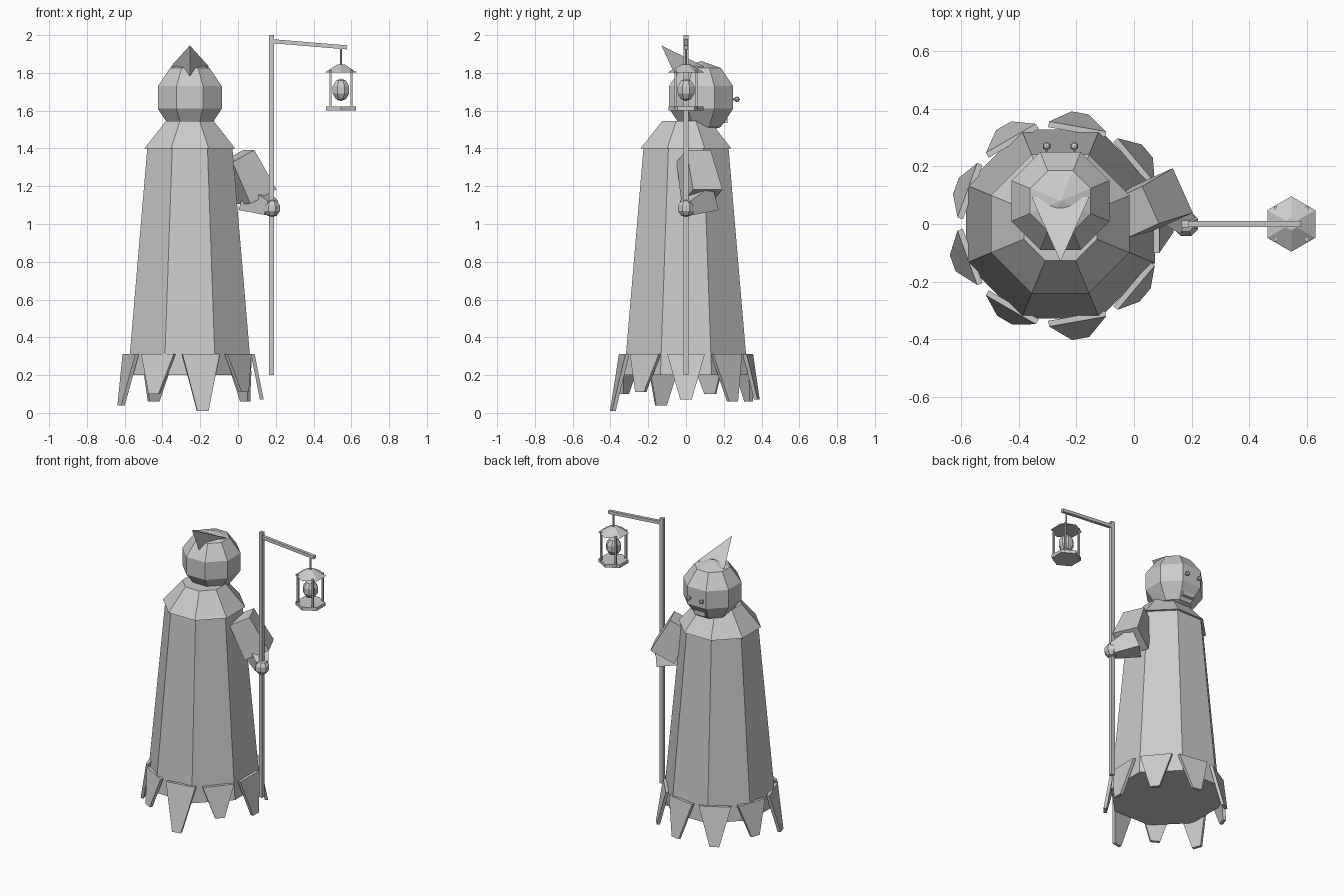
import bpy, bmesh, math
from mathutils import Vector, Matrix

if "Cube" in bpy.data.objects:
    bpy.data.objects.remove(bpy.data.objects["Cube"])

grey = bpy.data.materials.new("plain grey")
grey.diffuse_color = (0.6, 0.6, 0.6, 1)
grey.use_nodes = True
grey.node_tree.nodes["Principled BSDF"].inputs["Base Color"].default_value = grey.diffuse_color
CX = -0.255            # robe axis
LX = 0.545             # lantern axis
PX = 0.178             # staff axis


def finish(bm, name):
    bmesh.ops.recalc_face_normals(bm, faces=bm.faces)
    me = bpy.data.meshes.new(name)
    bm.to_mesh(me)
    bm.free()
    me.materials.append(grey)
    ob = bpy.data.objects.new(name, me)
    bpy.context.collection.objects.link(ob)
    return ob


def prism(name, a, b, r1, r2, n, turn=0.0):
    """Tapered n-sided prism running from point a to point b."""
    a, b = Vector(a), Vector(b)
    d = b - a
    bm = bmesh.new()
    bmesh.ops.create_cone(bm, cap_ends=True, segments=n, radius1=r1, radius2=r2, depth=d.length)
    rot = d.to_track_quat('Z', 'Y').to_matrix().to_4x4()
    m = Matrix.Translation((a + b) / 2) @ rot @ Matrix.Rotation(math.radians(turn), 4, 'Z')
    bmesh.ops.transform(bm, matrix=m, verts=bm.verts)
    return finish(bm, name)


def ball(name, c, r, seg, rings, turn=0.0, zs=1.0):
    bm = bmesh.new()
    bmesh.ops.create_uvsphere(bm, u_segments=seg, v_segments=rings, radius=r)
    m = Matrix.Translation(c) @ Matrix.Rotation(math.radians(turn), 4, 'Z') @ Matrix.Diagonal((1, 1, zs, 1))
    bmesh.ops.transform(bm, matrix=m, verts=bm.verts)
    return finish(bm, name)


def hull(name, pts):
    bm = bmesh.new()
    for p in pts:
        bm.verts.new(p)
    bmesh.ops.convex_hull(bm, input=bm.verts)
    return finish(bm, name)


# robe and shoulder cape, eight sided with a flat front
prism("robe", (CX, 0, 0.2), (CX, 0, 1.41), 0.354, 0.243, 8, 22.5)
prism("shoulder_cape", (CX, 0, 1.4), (CX, 0, 1.545), 0.26, 0.137, 8, 22.5)

# ragged hem strips, every 40 degrees, each with its own tip height
for i, z in enumerate((0.07, 0.06, 0.07, 0.06, 0.10, 0.04, 0.10, 0.01, 0.11)):
    ang = math.radians(40 * i)
    out = Vector((math.cos(ang), math.sin(ang), 0))
    side = Vector((-out.y, out.x, 0))
    pts = []
    for h, r, w in ((0.312, 0.333, 0.10), (z, 0.333 + 0.2 * (0.31 - z), 0.03)):
        for s in (-1, 1):
            for t in (-0.01, 0.01):
                pts.append(Vector((CX, 0, h)) + out * (r + t) + side * (s * w))
    hull("hem_strip", pts)

# head and the pointed hood tip leaning to the front
ball("head", (CX, 0.08, 1.67), 0.193, 8, 5, 22.5)
hull("hood_tip", [(CX, -0.13, 1.945), (CX - 0.1, 0.094, 1.835),
                  (CX + 0.1, 0.094, 1.835), (CX, -0.017, 1.70)])

# face on the far side: eyes on short stalks and a small mouth
for s in (-1, 1):
    x = CX + s * 0.048
    prism("eye_stalk", (x, 0.2, 1.66), (x, 0.27, 1.66), 0.006, 0.006, 6)
    ball("eye", (x, 0.27, 1.66), 0.015, 6, 4)
prism("mouth", (CX - 0.04, 0.205, 1.55), (CX + 0.04, 0.205, 1.55), 0.02, 0.02, 4, 45)

# arm and hand
prism("upper_sleeve", (0.0, 0.04, 1.36), (0.1, 0.085, 1.145), 0.10, 0.12, 4, 45)
prism("lower_sleeve", (0.07, 0.105, 1.14), (0.175, 0.005, 1.085), 0.10, 0.055, 4, 45)
ball("hand", (0.18, 0, 1.083), 0.048, 8, 5, 22.5)

# staff with its cross arm
prism("staff", (PX, 0, 0.2), (PX, 0, 2.0), 0.018, 0.018, 4, 45)
prism("staff_arm", (PX, 0, 1.968), (0.578, 0, 1.935), 0.015, 0.015, 4, 45)

# lantern
prism("lantern_hanger", (LX, 0, 1.84), (LX, 0, 1.935), 0.006, 0.006, 6)
prism("lantern_roof", (LX, 0, 1.803), (LX, 0, 1.845), 0.096, 0.022, 6)
prism("lantern_base", (LX, 0, 1.6), (LX, 0, 1.622), 0.092, 0.092, 6)
for sx in (-1, 1):
    for sy in (-1, 1):
        x, y = LX + sx * 0.055, sy * 0.055
        prism("lantern_post", (x, y, 1.61), (x, y, 1.815), 0.008, 0.008, 4, 45)
ball("lantern_flame", (LX, 0, 1.71), 0.05, 8, 5, 22.5, 1.2)
